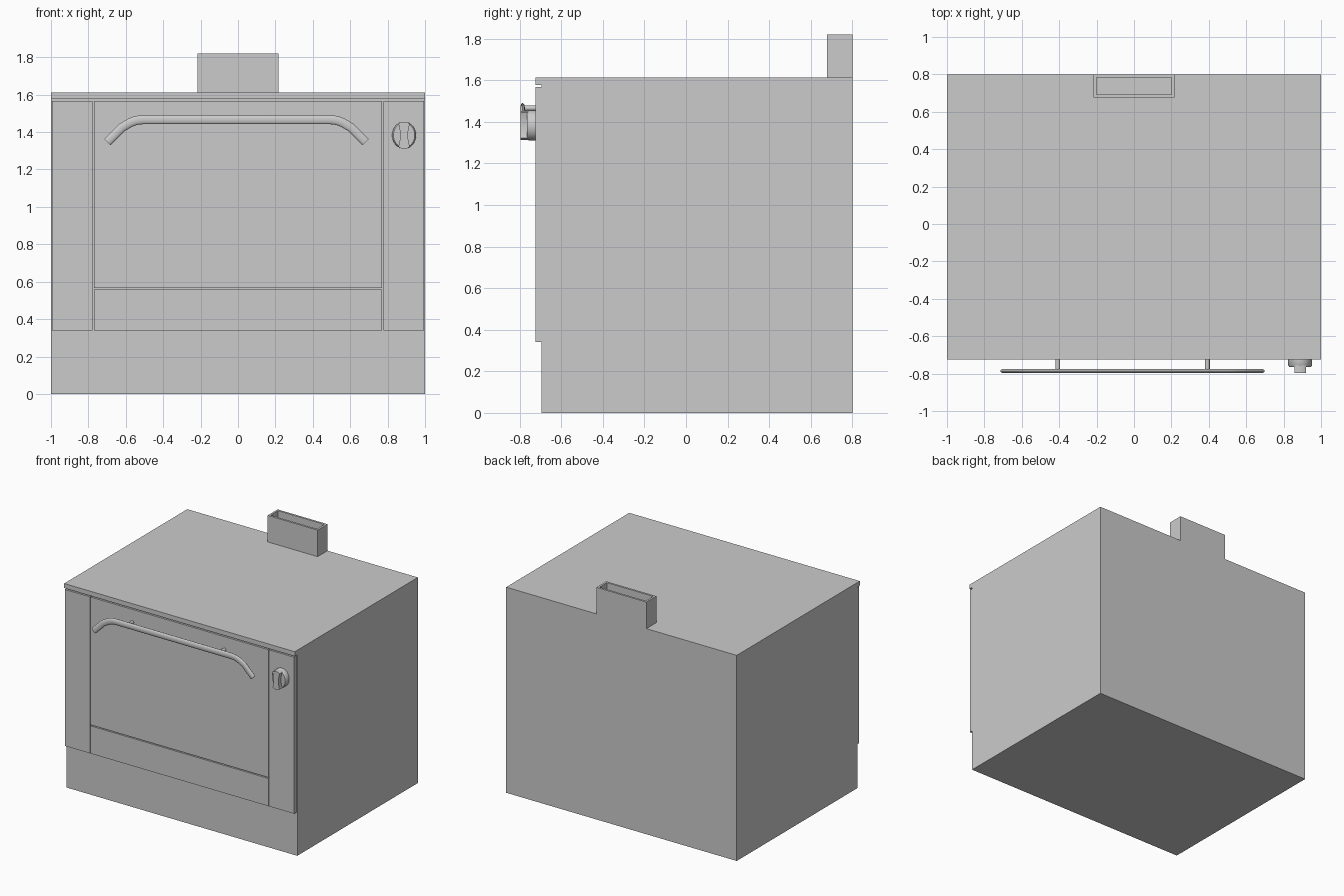
import bpy, bmesh, math
from mathutils import Vector

if "Cube" in bpy.data.objects:
    bpy.data.objects.remove(bpy.data.objects["Cube"])


def finish(name, bm, smooth=False):
    bmesh.ops.recalc_face_normals(bm, faces=bm.faces)
    me = bpy.data.meshes.new(name)
    bm.to_mesh(me)
    bm.free()
    ob = bpy.data.objects.new(name, me)
    bpy.context.collection.objects.link(ob)
    if smooth:
        bpy.ops.object.select_all(action='DESELECT')
        ob.select_set(True)
        bpy.context.view_layer.objects.active = ob
        bpy.ops.object.shade_smooth_by_angle(angle=math.radians(40))
    return ob


def loft(name, rings, smooth=False):
    """Skin consecutive rings of points and cap both ends."""
    bm = bmesh.new()
    vs = [[bm.verts.new(p) for p in r] for r in rings]
    n = len(vs[0])
    for a, b in zip(vs, vs[1:]):
        for i in range(n):
            j = (i + 1) % n
            bm.faces.new((a[i], a[j], b[j], b[i]))
    bm.faces.new(vs[0][::-1])
    bm.faces.new(vs[-1])
    return finish(name, bm, smooth)


def rect(x0, x1, y0, y1, z):
    return [(x0, y0, z), (x1, y0, z), (x1, y1, z), (x0, y1, z)]


def box(name, x0, x1, y0, y1, z0, z1):
    return loft(name, [rect(x0, x1, y0, y1, z) for z in (z0, z1)])


FRONT, BODY, BACK, TOP = -0.725, -0.694, 0.8, 1.612

# Body with overhanging top lip, extruded from its side profile
side = [(BACK, 0), (BACK, TOP), (FRONT, TOP), (FRONT, 1.576), (BODY, 1.576), (BODY, 0)]
loft("oven_body", [[(x, y, z) for y, z in side] for x in (-1, 1)])

# Front panels separated by thin gaps
box("left_panel", -0.995, -0.778, FRONT, BODY, 0.34, 1.567)
box("right_panel", 0.778, 0.995, FRONT, BODY, 0.34, 1.567)
box("oven_door", -0.771, 0.771, FRONT, BODY, 0.565, 1.567)
box("lower_drawer", -0.771, 0.771, FRONT, BODY, 0.34, 0.557)

# Hollow flue on the back edge
w = 0.016
outer, inner = (-0.217, 0.217, 0.677, BACK), (-0.217 + w, 0.217 - w, 0.677 + w, BACK - w)
loft("flue", [rect(*outer, TOP), rect(*outer, 1.82), rect(*inner, 1.82), rect(*inner, TOP + 0.002)])

# Door handle: flattened tube swept along a bent path
HX, HY, HZ = -0.008, -0.786, 1.466
half = [(0.69, -0.119), (0.612, -0.041)]
half += [(0.50 + 0.16 * math.sin(a) * 0.99, -0.16 + 0.16 * math.cos(a) * 1.0)
         for a in (math.radians(d) for d in (36, 27, 18, 9, 0))]
path = [Vector((HX - x, HY, HZ + z)) for x, z in half]
path += [Vector((HX + x, HY, HZ + z)) for x, z in reversed(half)]
rings = []
for i, p in enumerate(path):
    t = (path[min(i + 1, len(path) - 1)] - path[max(i - 1, 0)]).normalized()
    n = Vector((-t.z, 0, t.x))
    rings.append([p + n * 0.024 * math.cos(a) + Vector((0, 0.011 * math.sin(a), 0))
                  for a in (math.tau * k / 16 for k in range(16))])
loft("door_handle", rings, True)


def disc(cx, cz, rx, rz, y, n=32):
    return [(cx + rx * math.cos(math.tau * k / n), y, cz + rz * math.sin(math.tau * k / n))
            for k in range(n)]


# Handle posts
for label, x in (("left", -0.408), ("right", 0.392)):
    loft(label + "_handle_post",
         [disc(x, HZ, 0.013, 0.013, y, 16) for y in (FRONT + 0.005, HY)], True)

# Control knob: round base with a waisted grip
KX, KZ = 0.888, 1.383
loft("knob_base", [disc(KX, KZ, 0.064, 0.072, FRONT + 0.002),
                   disc(KX, KZ, 0.064, 0.072, -0.756),
                   disc(KX, KZ, 0.057, 0.066, -0.765)], True)
right = []
for k in range(13):
    s = -1 + k / 6
    right.append((0.021 + 0.010 * s * s, 0.062 * s))
grip = right + [(0.016, 0.070), (-0.016, 0.070)]
grip += [(-x, z) for x, z in reversed(right)] + [(-0.016, -0.070), (0.016, -0.070)]
loft("knob_grip", [[(KX + x, y, KZ + z) for x, z in grip] for y in (-0.755, -0.797)], True)
